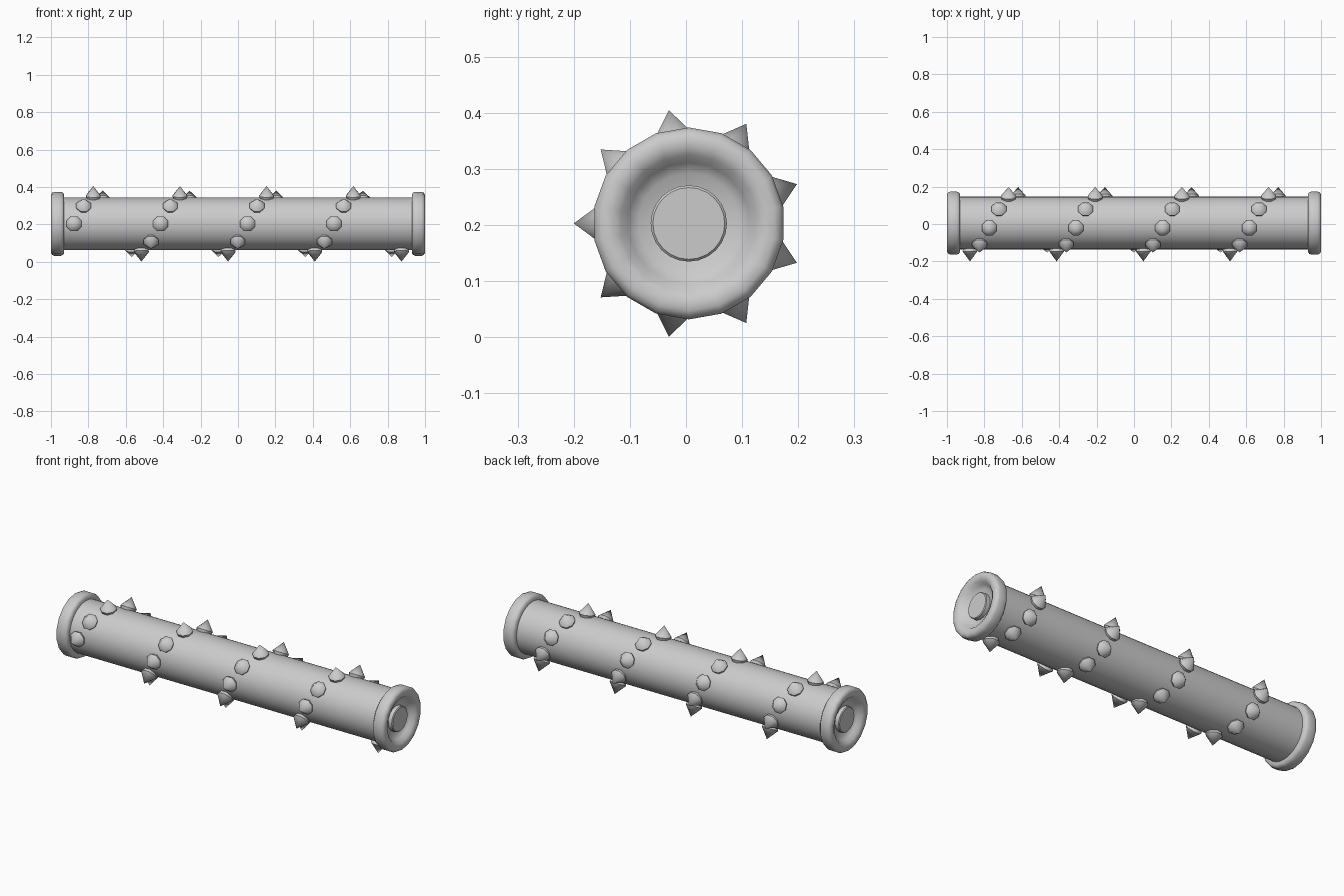
import bpy, bmesh, math
from mathutils import Vector, Matrix

if "Cube" in bpy.data.objects:
    bpy.data.objects.remove(bpy.data.objects["Cube"])

CY, CZ = 0.005, 0.203          # roller axis


def smooth(ob, angle=40):
    bpy.ops.object.select_all(action='DESELECT')
    ob.select_set(True)
    bpy.context.view_layer.objects.active = ob
    bpy.ops.object.shade_smooth_by_angle(angle=math.radians(angle))


def lathe(bm, profile, n, matrix, phase=0.0):
    """Revolve (height, radius) points about local z; zero radius makes a pole."""
    rings = []
    for h, r in profile:
        if r == 0:
            rings.append([bm.verts.new(matrix @ Vector((0, 0, h)))])
        else:
            rings.append([bm.verts.new(matrix @ Vector((
                r * math.cos(phase + math.tau * k / n),
                r * math.sin(phase + math.tau * k / n), h))) for k in range(n)])
    for a, b in zip(rings, rings[1:]):
        for k in range(n):
            j = (k + 1) % n
            quad = [a[k % len(a)], a[j % len(a)], b[j % len(b)], b[k % len(b)]]
            bm.faces.new(list(dict.fromkeys(quad)))


def finish(name, bm, angle=40):
    bmesh.ops.recalc_face_normals(bm, faces=bm.faces)
    me = bpy.data.meshes.new(name)
    bm.to_mesh(me)
    bm.free()
    ob = bpy.data.objects.new(name, me)
    bpy.context.collection.objects.link(ob)
    smooth(ob, angle)
    return ob


def along_x(sign):
    return Matrix.Translation((0, CY, CZ)) @ Matrix.Rotation(sign * math.pi / 2, 4, 'Y')


# long cylindrical body
bm = bmesh.new()
lathe(bm, [(-0.955, 0), (-0.955, 0.141), (0.955, 0.141), (0.955, 0)], 32, along_x(1))
finish("roller_body", bm)

# rounded end collars with a dished face, and a hub in each
collar = [(0.93, 0.13), (0.93, 0.158), (0.937, 0.167), (0.948, 0.171),
          (0.982, 0.171), (0.994, 0.166), (1.0, 0.155), (1.0, 0.138),
          (0.992, 0.122), (0.975, 0.109), (0.96, 0.09), (0.958, 0)]
hub = [(0.95, 0.068), (0.98, 0.068), (0.984, 0.064), (0.984, 0)]
for side, sign in (("left", -1), ("right", 1)):
    bm = bmesh.new()
    lathe(bm, collar, 18, along_x(sign))
    finish(side + "_collar", bm, 60)
    bm = bmesh.new()
    lathe(bm, hub, 24, along_x(sign))
    finish(side + "_hub", bm)

# spikes winding round the body in a helix, nine to a turn
spike = [(0.205, 0), (0.151, 0.043), (0.125, 0.033), (0.125, 0)]
bm = bmesh.new()
for i in range(35):
    a = math.radians(180 - 40 * i)
    out = Vector((0, math.cos(a), math.sin(a)))
    m = (Matrix.Translation((-0.877 + 0.0515 * i, CY, CZ))
         @ out.to_track_quat('Z', 'X').to_matrix().to_4x4())
    lathe(bm, spike, 8, m, math.pi / 8)
finish("spikes", bm, 50)
